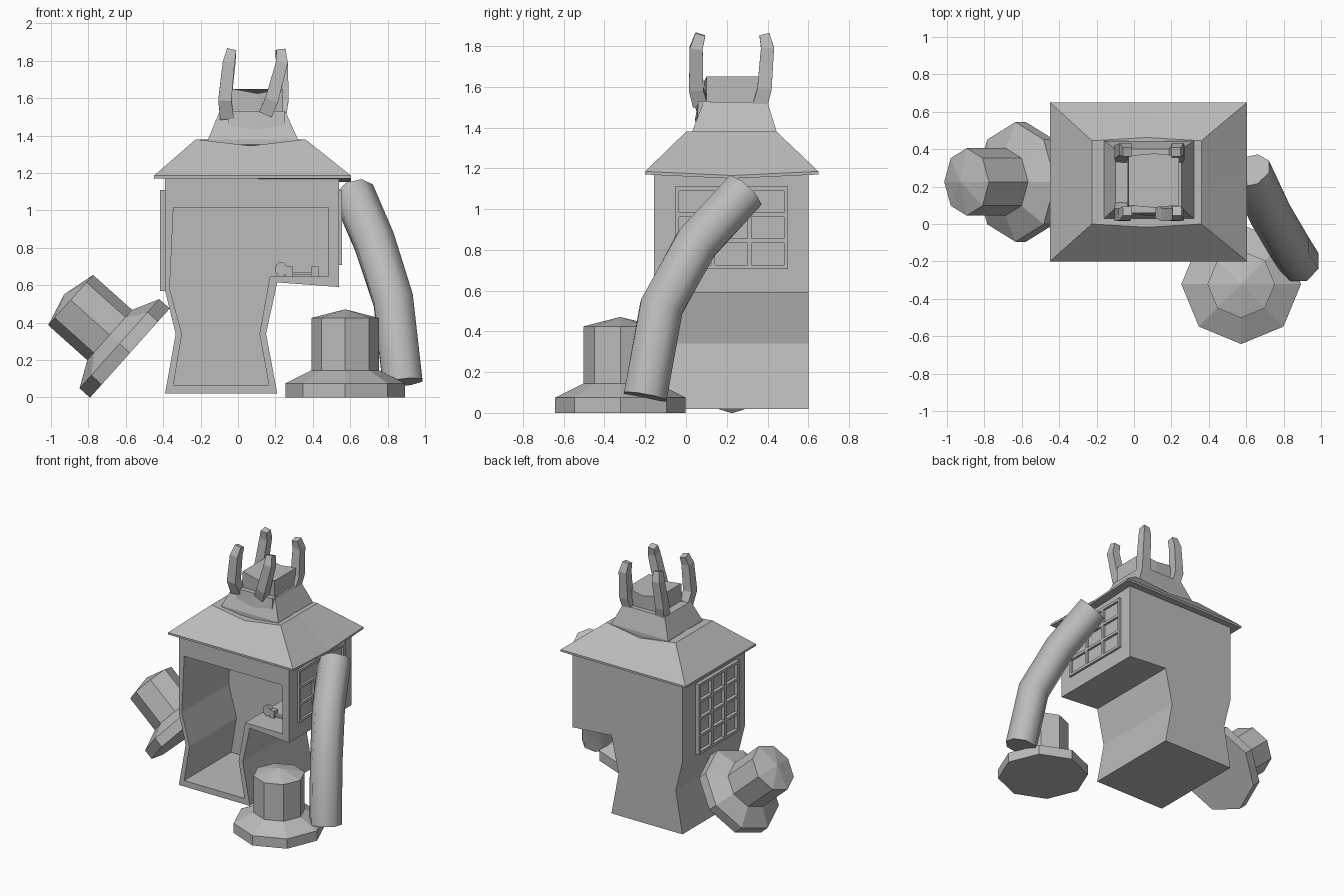
import bpy, bmesh, math
from mathutils import Vector, Matrix

if "Cube" in bpy.data.objects:
    bpy.data.objects.remove(bpy.data.objects["Cube"], do_unlink=True)

grey = bpy.data.materials.new("plain_grey")
grey.use_nodes = True
grey.diffuse_color = (0.5, 0.5, 0.5, 1)
grey.node_tree.nodes["Principled BSDF"].inputs["Base Color"].default_value = (0.5, 0.5, 0.5, 1)


def finish(name, bm, smooth=None):
    """Turn a bmesh into a named grey object."""
    bmesh.ops.recalc_face_normals(bm, faces=bm.faces)
    mesh = bpy.data.meshes.new(name)
    bm.to_mesh(mesh)
    bm.free()
    mesh.materials.append(grey)
    obj = bpy.data.objects.new(name, mesh)
    bpy.context.collection.objects.link(obj)
    if smooth:
        bpy.ops.object.select_all(action='DESELECT')
        obj.select_set(True)
        bpy.context.view_layer.objects.active = obj
        bpy.ops.object.shade_smooth_by_angle(angle=math.radians(smooth))
    return obj


def loft(bm, rings):
    """Skin a list of equal point rings and cap both ends."""
    rows = [[bm.verts.new(p) for p in ring] for ring in rings]
    n = len(rows[0])
    for a, b in zip(rows, rows[1:]):
        for i in range(n):
            j = (i + 1) % n
            bm.faces.new((a[i], a[j], b[j], b[i]))
    bm.faces.new(rows[0])
    bm.faces.new(rows[-1])


def box(bm, lo, hi):
    rect = [(lo[0], lo[1]), (hi[0], lo[1]), (hi[0], hi[1]), (lo[0], hi[1])]
    loft(bm, [[(x, y, z) for x, y in rect] for z in (lo[2], hi[2])])


def sagging_ring(x0, x1, y0, y1, z, dip=0, side_dip=0):
    """Rectangle whose edge middles hang below the corners."""
    xm, ym = (x0 + x1) / 2, (y0 + y1) / 2
    return [(x0, y0, z), (xm, y0 - dip / 2, z - dip), (x1, y0, z), (x1, ym, z - side_dip),
            (x1, y1, z), (xm, y1 + dip / 2, z - dip), (x0, y1, z), (x0, ym, z)]


def sweep(name, path, radii, sides, up, smooth=None):
    """Tube with a regular cross-section along a path."""
    pts = [Vector(p) for p in path]
    rings = []
    for i, p in enumerate(pts):
        t = (pts[min(i + 1, len(pts) - 1)] - pts[max(i - 1, 0)]).normalized()
        u = t.cross(Vector(up)).normalized()
        v = t.cross(u)
        ring = []
        for k in range(sides):
            a = math.tau * (k + 0.5) / sides
            ring.append(p + radii[i] * (u * math.cos(a) + v * math.sin(a)))
        rings.append(ring)
    bm = bmesh.new()
    loft(bm, rings)
    return finish(name, bm, smooth)


# House shell: open front, hollow room, narrow waist below an overhang
outer = [(-.39, 1.2), (-.39, .57), (-.333, .34), (-.39, .02), (.21, .02),
         (.15, .34), (.21, .615), (.54, .59), (.54, 1.2)]
inner = [(-.345, 1.015), (-.365, .58), (-.30, .34), (-.345, .065), (.165, .065),
         (.115, .34), (.17, .645), (.485, .645), (.485, 1.015)]
FRONT, ROOM_BACK, BACK = -0.157, 0.41, 0.6
bm = bmesh.new()
loft(bm, [[(x, y, z) for x, z in prof] for prof, y in
          ((outer, BACK), (outer, FRONT), (inner, FRONT), (inner, ROOM_BACK))])
finish("house_shell", bm)

# Hipped roof with a thin eave and a dipped top edge
bm = bmesh.new()
loft(bm, [sagging_ring(-.45, .605, -.2, .65, 1.17, 0, .02),
          sagging_ring(-.45, .605, -.2, .65, 1.185, 0, .02),
          sagging_ring(-.225, .36, .0, .445, 1.38, .035)])
finish("roof", bm)

# Stepped turret on the roof
bm = bmesh.new()
loft(bm, [sagging_ring(-.16, .32, .03, .445, 1.34),
          sagging_ring(-.16, .32, .03, .445, 1.38),
          sagging_ring(-.1, .255, .085, .40, 1.525)])
finish("turret_base", bm)
bm = bmesh.new()
loft(bm, [sagging_ring(-.04, .24, .1, .365, 1.5),
          sagging_ring(-.03, .24, .1, .365, 1.65, .025)])
finish("turret_block", bm)
bm = bmesh.new()
loft(bm, [sagging_ring(-.05, .25, .055, .12, 1.455, .025),
          sagging_ring(-.05, .25, .06, .12, 1.53)])
finish("turret_collar", bm)

# Four bent prongs
prongs = {
    "front_right_prong": [(-.06, .085, 1.5), (-.07, .05, 1.59), (-.05, .05, 1.79), (-.035, .07, 1.855)],
    "front_left_prong": [(.15, .07, 1.52), (.18, .05, 1.59), (.235, .05, 1.79), (.23, .07, 1.855)],
    "back_right_prong": [(-.055, .36, 1.5), (-.07, .385, 1.59), (-.045, .4, 1.79), (-.035, .385, 1.855)],
    "back_left_prong": [(.22, .36, 1.5), (.235, .385, 1.59), (.235, .4, 1.79), (.225, .385, 1.855)],
}
for name, path in prongs.items():
    sweep(name, path, [.052, .05, .045, .035], 4, (0, 1, 0))


# Barred windows on both side walls
def window(name, x0, x1, y0, y1, z0, z1, rows, cols, skip_bar=False):
    bm = bmesh.new()
    h = 0.01
    for i in range(cols + 1):
        y = y0 + h + (y1 - y0 - 2 * h) * i / cols
        top = z1 - (z1 - z0) / rows if skip_bar and i == 1 else z1
        box(bm, (x0, y - h, z0), (x1, y + h, top))
    for j in range(rows + 1):
        z = z0 + h + (z1 - z0 - 2 * h) * j / rows
        box(bm, (x0, y0, z - h), (x1, y1, z + h))
    finish(name, bm)


window("left_window", .53, .557, -.055, .5, .707, 1.11, 3, 3, True)
window("right_window", -.416, -.38, -.05, .44, .57, 1.11, 4, 3)


# Octagonal stools: one upright, one tipped against the house
def stool(name, matrix):
    profile = [(.32, 0), (.32, .075), (.18, .145), (.18, .425), (.004, .47)]
    rings = []
    for r, z in profile:
        rings.append([matrix @ Vector((r * math.cos(k * math.tau / 8),
                                       r * math.sin(k * math.tau / 8), z)) for k in range(8)])
    bm = bmesh.new()
    loft(bm, rings)
    finish(name, bm)


stool("upright_stool", Matrix.Translation((.573, -.322, 0)))
stool("tipped_stool", Matrix.Translation((-.578, .225, .237)) @ Matrix.Rotation(math.radians(-48.2), 4, 'Y'))

# Tube slide leaning on the left wall
sweep("tube_slide", [(.62, .285, 1.085), (.73, .05, .83), (.83, -.12, .52), (.88, -.2, .08)],
      [.115] * 4, 8, (1, 0, 0), 50)

# Small trinket on the room ledge
bm = bmesh.new()
rim = [(.23 + .033 * math.cos(k * math.tau / 10), .685 + .04 * math.sin(k * math.tau / 10)) for k in range(10)]
loft(bm, [[(x, y, z) for x, z in rim] for y in (.02, .05)])
box(bm, (.24, .025, .655), (.42, .05, .67))
for x in (.275, .41):
    box(bm, (x - .02, .015, .645), (x + .02, .06, .7))
finish("ledge_trinket", bm)
